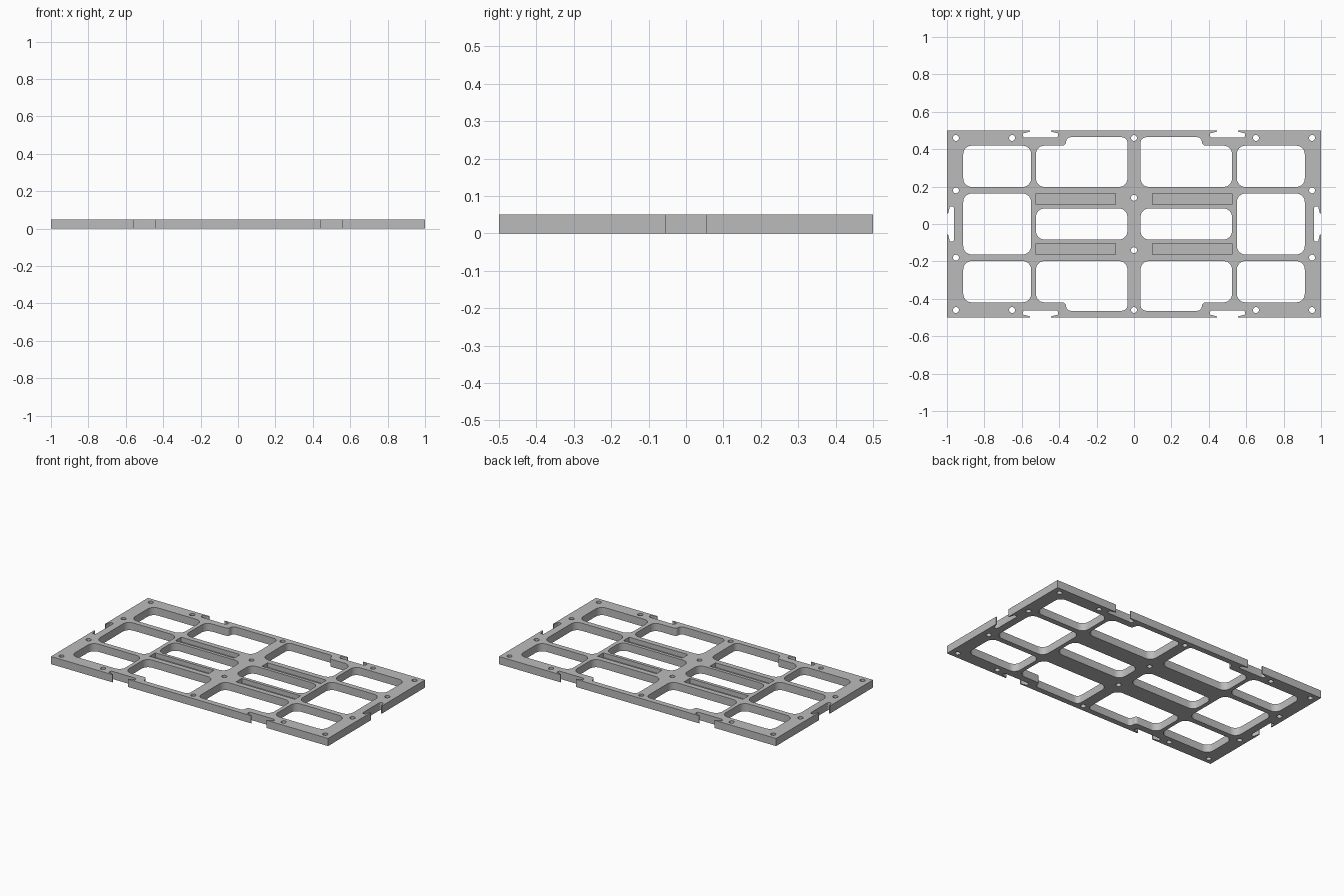
import bpy, bmesh, math
from mathutils import Vector

cube = bpy.data.objects.get("Cube")
if cube:
    bpy.data.objects.remove(cube, do_unlink=True)

THICK = 0.05
grey = bpy.data.materials.new("light grey")
grey.use_nodes = True
GREY = (0.5, 0.5, 0.5, 1)
grey.diffuse_color = GREY
grey.node_tree.nodes["Principled BSDF"].inputs["Base Color"].default_value = GREY


def rounded(points, steps=6):
    """Outline from (x, y, corner radius) points."""
    out = []
    for i, (x, y, r) in enumerate(points):
        p = Vector((x, y))
        if r == 0:
            out.append(p)
            continue
        a = (Vector(points[i - 1][:2]) - p).normalized()
        b = (Vector(points[(i + 1) % len(points)][:2]) - p).normalized()
        half = a.angle(b) / 2
        mid = p + (a + b).normalized() * (r / math.sin(half))
        start = p + a * (r / math.tan(half)) - mid
        end = p + b * (r / math.tan(half)) - mid
        turn = math.atan2(start.x * end.y - start.y * end.x, start.dot(end))
        for k in range(steps + 1):
            t = turn * k / steps
            c, s = math.cos(t), math.sin(t)
            out.append(mid + Vector((start.x * c - start.y * s, start.x * s + start.y * c)))
    return out


def prism(bm, outline, z0, z1):
    base = bm.faces.new([bm.verts.new((p.x, p.y, z0)) for p in outline])
    top = bmesh.ops.extrude_face_region(bm, geom=[base])["geom"]
    bmesh.ops.translate(bm, vec=(0, 0, z1 - z0),
                        verts=[v for v in top if isinstance(v, bmesh.types.BMVert)])


def rect(x0, x1, y0, y1, r):
    return rounded([(x0, y0, r), (x1, y0, r), (x1, y1, r), (x0, y1, r)])


def make_object(name, bm):
    bmesh.ops.recalc_face_normals(bm, faces=bm.faces)
    mesh = bpy.data.meshes.new(name)
    bm.to_mesh(mesh)
    bm.free()
    obj = bpy.data.objects.new(name, mesh)
    bpy.context.collection.objects.link(obj)
    mesh.materials.append(grey)
    return obj


# Solid plate
bm = bmesh.new()
prism(bm, rect(-1, 1, -0.5, 0.5, 0), 0, THICK)
plate = make_object("frame_plate", bm)

# Everything that is cut out of the plate
bm = bmesh.new()


def cut(outline, bottom=-0.05):
    prism(bm, outline, bottom, THICK + 0.05)


def cut_hole(x, y, r=0.016):
    cut([Vector((x + r * math.cos(a), y + r * math.sin(a)))
         for a in (math.tau * k / 24 for k in range(24))])


# Undercut edge notch: u runs along the edge, v points into the plate
right_half = [(0.055, -0.03, 0), (0.055, 0.006, 0), (0.095, 0.016, 0.006), (0.092, 0.038, 0.012)]
notch = rounded(right_half + [(-u, v, r) for u, v, r in reversed(right_half)])

# Stepped window beside the centre line
stepped = rounded([(0.035, 0.198, 0.045), (0.524, 0.198, 0.045), (0.524, 0.419, 0.045),
                   (0.363, 0.419, 0.02), (0.363, 0.464, 0.025), (0.035, 0.464, 0.03)])

for sx in (-1, 1):
    # Side and middle windows
    cut(rect(sx * 0.55, sx * 0.913, -0.163, 0.163, 0.045))
    cut(rect(sx * 0.035, sx * 0.524, -0.083, 0.083, 0.045))
    cut([Vector((sx * (1 - p.y), p.x)) for p in notch])
    for sy in (-1, 1):
        # Corner and stepped windows
        cut(rect(sx * 0.55, sx * 0.913, sy * 0.198, sy * 0.419, 0.045))
        cut([Vector((sx * p.x, sy * p.y)) for p in stepped])
        # Blind pockets in the upper face
        cut(rect(sx * 0.1, sx * 0.524, sy * 0.104, sy * 0.163, 0), bottom=0.02)
        # Notches in the long edges
        cut([Vector((sx * 0.5 + p.x, sy * (0.5 - p.y))) for p in notch])
        # Screw holes
        for x, y in ((0.952, 0.46), (0.652, 0.46), (0.952, 0.18)):
            cut_hole(sx * x, sy * y)
for sy in (-1, 1):
    cut_hole(0, sy * 0.46)
    cut_hole(0, sy * 0.14)

cutter = make_object("cutter", bm)
cutter.hide_render = True

# Apply the cut and drop the helper
boolean = plate.modifiers.new("cutouts", "BOOLEAN")
boolean.operation = "DIFFERENCE"
boolean.solver = "EXACT"
boolean.object = cutter
bpy.ops.object.select_all(action="DESELECT")
bpy.context.view_layer.objects.active = plate
plate.select_set(True)
bpy.ops.object.modifier_apply(modifier=boolean.name)
bpy.data.objects.remove(cutter, do_unlink=True)
bpy.ops.object.shade_smooth_by_angle(angle=math.radians(30))
